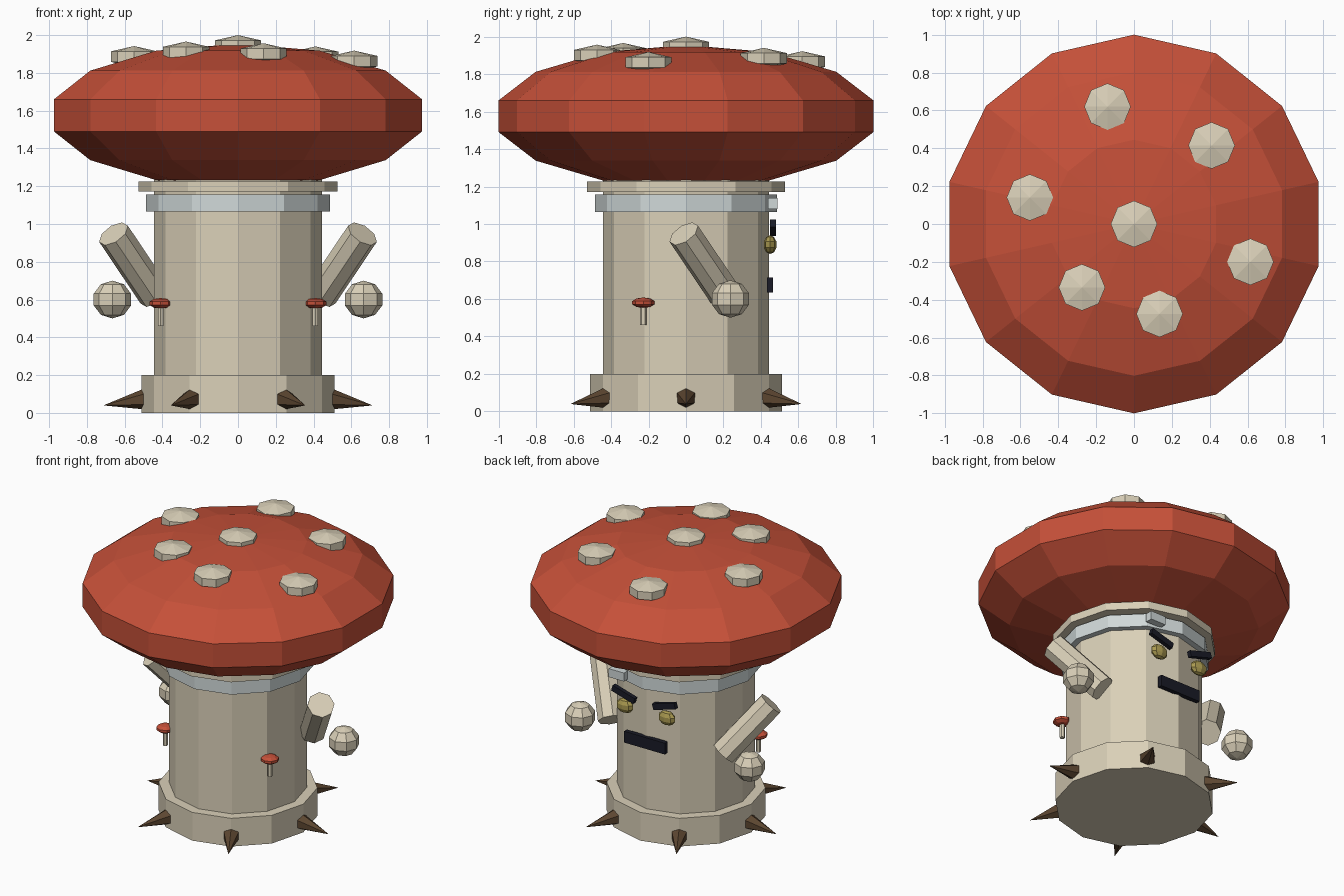
import bpy, bmesh, math
from mathutils import Vector, Matrix

if "Cube" in bpy.data.objects:
    bpy.data.objects.remove(bpy.data.objects["Cube"])


def material(name, rgb):
    m = bpy.data.materials.new(name)
    m.diffuse_color = (*rgb, 1)
    m.use_nodes = True
    m.node_tree.nodes["Principled BSDF"].inputs["Base Color"].default_value = m.diffuse_color
    return m


RED = material("cap_red", (0.56, 0.08, 0.04))
BEIGE = material("stem_beige", (0.70, 0.63, 0.48))
GREY = material("band_grey", (0.63, 0.69, 0.69))
BROWN = material("spike_brown", (0.107, 0.061, 0.03))
GOLD = material("eye_gold", (0.40, 0.32, 0.08))
DARK = material("dark_blue_black", (0.010, 0.011, 0.020))


def finish(bm, name, mat, matrix):
    bmesh.ops.recalc_face_normals(bm, faces=bm.faces)
    me = bpy.data.meshes.new(name)
    bm.to_mesh(me)
    bm.free()
    me.materials.append(mat)
    ob = bpy.data.objects.new(name, me)
    ob.matrix_world = matrix
    bpy.context.collection.objects.link(ob)
    return ob


def lathe(name, profile, sides, mat, matrix=Matrix()):
    """Turn (radius, z) points around z; the first corner faces +y."""
    bm = bmesh.new()
    rings = []
    for r, z in profile:
        n = sides if r > 0 else 1
        rings.append([bm.verts.new((r * math.sin(i * math.tau / sides),
                                    r * math.cos(i * math.tau / sides), z))
                      for i in range(n)])
    for a, b in zip(rings, rings[1:]):
        for i in range(sides):
            j = (i + 1) % sides
            corners = [a[i % len(a)], a[j % len(a)], b[j % len(b)], b[i % len(b)]]
            bm.faces.new(list(dict.fromkeys(corners)))
    for end in (rings[0], rings[-1]):
        if len(end) > 1:
            bm.faces.new(end)
    return finish(bm, name, mat, matrix)


def sphere_profile(rx, rz, rings):
    pts = [(math.sin(math.pi * i / rings) * rx, -math.cos(math.pi * i / rings) * rz)
           for i in range(1, rings)]
    return [(0, -rz)] + pts + [(0, rz)]


def box(name, size, loc, mat, tilt=0.0):
    bm = bmesh.new()
    bmesh.ops.create_cube(bm, size=1)
    bmesh.ops.scale(bm, vec=size, verts=bm.verts)
    return finish(bm, name, mat, Matrix.Translation(loc) @ Matrix.Rotation(tilt, 4, 'Y'))


def along(start, end):
    """Matrix whose z axis runs from start to end."""
    d = Vector(end) - Vector(start)
    return Matrix.Translation(start) @ d.to_track_quat('Z', 'Y').to_matrix().to_4x4()


# trunk, foot and the two collars under the cap
lathe("stem", [(0.444, 0.1), (0.444, 1.24)], 12, BEIGE)
lathe("foot", [(0.512, 0), (0.512, 0.2)], 12, BEIGE)
lathe("grey_band", [(0.486, 1.065), (0.486, 1.157)], 12, GREY)
lathe("collar", [(0.528, 1.172), (0.528, 1.226)], 12, BEIGE)

# cap: squashed sphere with seven bands
lathe("cap", sphere_profile(1.026, 0.38, 7), 14, RED, Matrix.Translation((0, 0, 1.575)))

# raised spots on the cap (x, y, top height)
SPOTS = [(0, 0, 2.0), (-0.14, 0.62, 1.922), (0.41, 0.415, 1.94), (-0.55, 0.14, 1.942),
         (-0.275, -0.335, 1.966), (0.135, -0.475, 1.957), (0.615, -0.2, 1.918)]
for x, y, top in SPOTS:
    lathe("cap_spot", sphere_profile(0.142, 0.056, 3), 8, BEIGE,
          Matrix.Translation((x, y, top - 0.056)))

# six spikes around the foot
for i in range(6):
    a = i * math.tau / 6
    c, s = math.cos(a), math.sin(a)
    lathe("spike", [(0.06, 0), (0, 0.24)], 6, BROWN,
          along((0.475 * c, 0.475 * s, 0.075), (0.71 * c, 0.71 * s, 0.04)))

# mirrored parts
for s in (-1, 1):
    # arm and hand
    lathe("arm", [(0.088, 0), (0.088, 0.45)], 8, BEIGE,
          along((s * 0.44, 0.208, 0.622), (s * 0.657, -0.01, 0.945)))
    lathe("hand", sphere_profile(0.104, 0.1, 5), 8, BEIGE,
          Matrix.Translation((s * 0.665, 0.237, 0.6)))
    # little side mushroom
    lathe("small_stem", [(0.017, 0.46), (0.017, 0.57)], 6, BEIGE,
          Matrix.Translation((s * 0.41, -0.228, 0)))
    lathe("small_cap", sphere_profile(0.062, 0.028, 5), 8, RED,
          Matrix.Translation((s * 0.41, -0.228, 0.58)))
    # eye and slanted brow
    lathe("eye", sphere_profile(0.066, 0.05, 5), 8, GOLD,
          Matrix.Translation((s * 0.165, 0.449, 0.89)) @ Matrix.Diagonal((1, 0.54, 1, 1)))
    box("brow", (0.18, 0.03, 0.042), (s * 0.16, 0.464, 0.98), DARK, -s * math.radians(16))

# mouth and the tag on the band
box("mouth", (0.32, 0.032, 0.08), (0, 0.449, 0.675), DARK)
box("band_tag", (0.12, 0.05, 0.06), (0.205, 0.463, 1.11), GREY)
